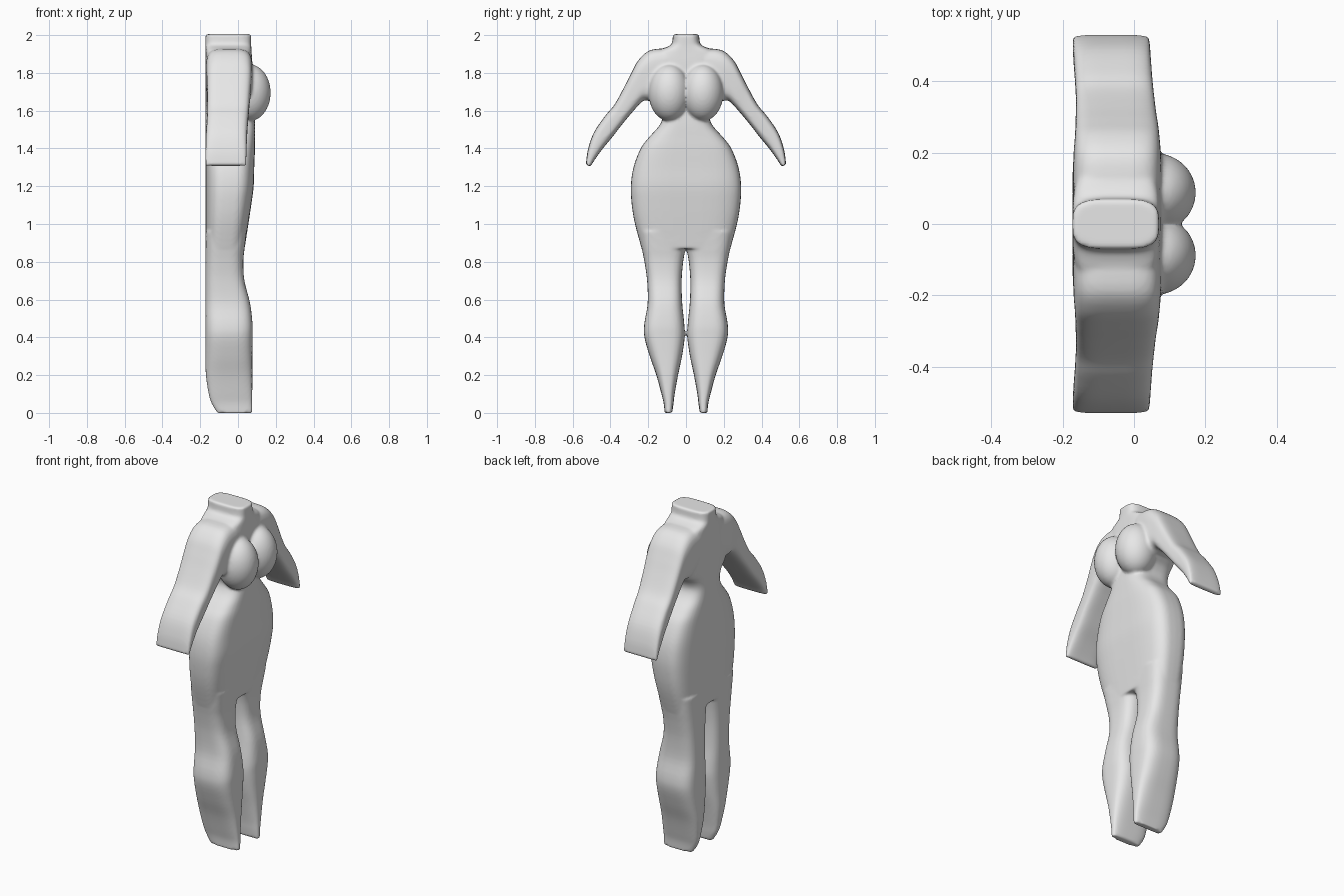
import bpy, bmesh, math
from mathutils import Vector

if "Cube" in bpy.data.objects:
    bpy.data.objects.remove(bpy.data.objects["Cube"])

grey = bpy.data.materials.new("plain grey")
grey.diffuse_color = (0.8, 0.8, 0.8, 1)
grey.use_nodes = True
grey.node_tree.nodes["Principled BSDF"].inputs["Base Color"].default_value = grey.diffuse_color
N = 48
parts = []


def finish(bm, name):
    bmesh.ops.recalc_face_normals(bm, faces=bm.faces[:])
    me = bpy.data.meshes.new(name)
    bm.to_mesh(me)
    bm.free()
    ob = bpy.data.objects.new(name, me)
    bpy.context.collection.objects.link(ob)
    parts.append(ob)


def smooth_rows(rows, steps=4):
    """Catmull-Rom interpolation between the given ribs."""
    out = []
    for i in range(len(rows) - 1):
        a, b = rows[max(i - 1, 0)], rows[i]
        c, d = rows[i + 1], rows[min(i + 2, len(rows) - 1)]
        for k in range(steps):
            t = k / steps
            out.append([0.5 * (2*q + (r-p)*t + (2*p-5*q+4*r-s)*t*t + (3*q-p-3*r+s)*t**3)
                        for p, q, r, s in zip(a, b, c, d)])
    return out + [rows[-1]]


def loft(name, ribs, power, side=1):
    """Ribs are (y1, z1, y2, z2, back x, front x), each a rounded box section."""
    bm = bmesh.new()
    rings = []
    for y1, z1, y2, z2, xb, xf in smooth_rows(ribs):
        ring = []
        for i in range(N):
            a = 2 * math.pi * i / N
            u = math.copysign(abs(math.cos(a)) ** (2 / power), math.cos(a))
            v = math.copysign(abs(math.sin(a)) ** (2 / power), math.sin(a))
            ring.append(bm.verts.new(((xb + xf) / 2 + v * (xf - xb) / 2,
                                      side * ((y1 + y2) / 2 + u * (y2 - y1) / 2),
                                      (z1 + z2) / 2 + u * (z2 - z1) / 2)))
        rings.append(ring)
    for p, q in zip(rings, rings[1:]):
        for i in range(N):
            j = (i + 1) % N
            bm.faces.new((p[i], p[j], q[j], q[i]))
    bm.faces.new(rings[0])
    bm.faces.new(rings[-1])
    finish(bm, name)


# torso: height, half width, front x
torso = [(0.87, .235, .035), (1.0, .27, .055), (1.1, .287, .07), (1.2, .292, .083),
         (1.3, .278, .086), (1.4, .24, .09), (1.46, .195, .09), (1.52, .142, .09),
         (1.57, .124, .088), (1.62, .145, .085), (1.66, .19, .08), (1.75, .2, .078),
         (1.85, .19, .076), (1.91, .16, .072), (1.945, .085, .07), (1.97, .072, .07),
         (2.005, .07, .07)]
loft("torso", [(-w, z, w, z, -.172, xf) for z, w, xf in torso], 3.5)

# legs: height, inner y, outer y, back x, front x
leg = [(0.0, .073, .113, -.11, .076), (.05, .066, .118, -.14, .076),
       (.1, .06, .13, -.155, .076), (.2, .042, .157, -.17, .076),
       (.3, .021, .192, -.172, .076), (.4, .007, .22, -.172, .077),
       (.47, .009, .221, -.172, .077), (.58, .02, .203, -.172, .064),
       (.7, .023, .206, -.172, .034), (.8, .015, .22, -.172, .028),
       (.88, .002, .236, -.172, .036), (.96, .0, .25, -.172, .046)]
# arms: upper edge y z, lower edge y z, back x, front x
arm = [(.10, 1.93, .10, 1.70, -.17, .074), (.19, 1.92, .17, 1.65, -.17, .076),
       (.25, 1.87, .22, 1.655, -.166, .072), (.29, 1.8, .255, 1.625, -.164, .068),
       (.33, 1.72, .29, 1.585, -.163, .062), (.38, 1.63, .34, 1.525, -.163, .056),
       (.43, 1.57, .39, 1.46, -.166, .051), (.49, 1.48, .44, 1.40, -.17, .047),
       (.52, 1.39, .482, 1.342, -.172, .045), (.53, 1.315, .506, 1.303, -.172, .043)]
for s, label in ((1, "left"), (-1, "right")):
    loft(label + "_leg", [(a, z, b, z, xb, xf) for z, a, b, xb, xf in leg], 3.2, s)
    loft(label + "_arm", arm, 4, s)
    # chest bulge
    bm = bmesh.new()
    bmesh.ops.create_uvsphere(bm, u_segments=40, v_segments=24, radius=1)
    for v in bm.verts:
        v.co = Vector((.06 + v.co.x * .113, s * .088 + v.co.y * .11, 1.695 + v.co.z * .15))
    finish(bm, label + "_chest")

# fuse everything into one soft skin
bpy.ops.object.select_all(action='DESELECT')
for ob in parts:
    ob.select_set(True)
body = parts[0]
bpy.context.view_layer.objects.active = body
bpy.ops.object.join()
body.name = "body_suit"
rm = body.modifiers.new("fuse", 'REMESH')
rm.mode = 'VOXEL'
rm.voxel_size = 0.008
rm.use_smooth_shade = True
sm = body.modifiers.new("soften", 'SMOOTH')
sm.factor = 0.5
sm.iterations = 5
for m in ("fuse", "soften"):
    bpy.ops.object.modifier_apply(modifier=m)
body.data.materials.clear()
body.data.materials.append(grey)
bpy.ops.object.shade_smooth()
